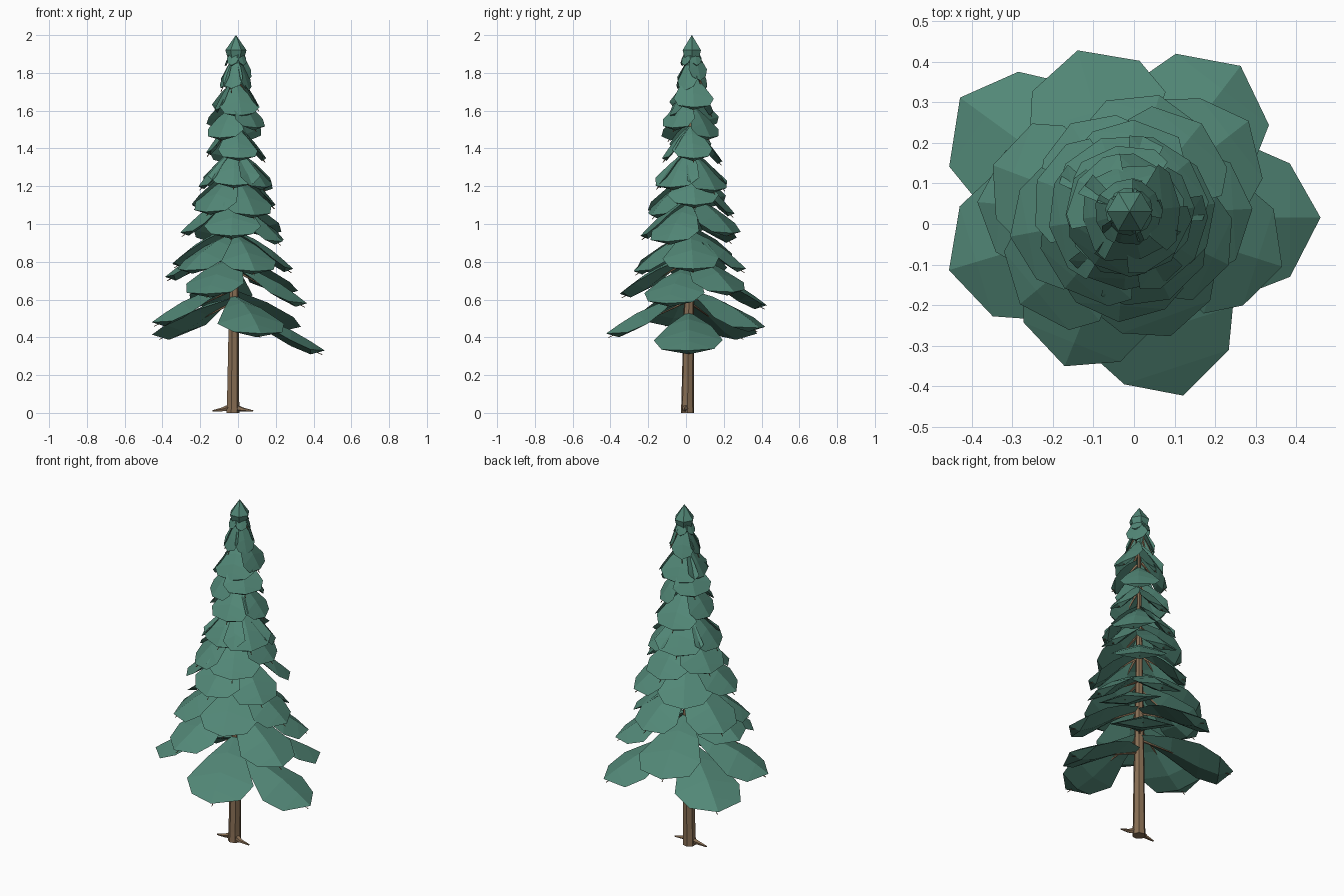
import bpy, bmesh, math, random
from mathutils import Vector

if "Cube" in bpy.data.objects:
    bpy.data.objects.remove(bpy.data.objects["Cube"])

random.seed(4)


def material(name, col):
    m = bpy.data.materials.new(name)
    m.diffuse_color = (*col, 1)
    m.use_nodes = True
    m.node_tree.nodes["Principled BSDF"].inputs["Base Color"].default_value = m.diffuse_color
    return m


GREEN = material("needles", (0.085, 0.245, 0.185))
BROWN = material("bark", (0.25, 0.16, 0.09))


def finish(name, bm, mat):
    bmesh.ops.recalc_face_normals(bm, faces=bm.faces)
    me = bpy.data.meshes.new(name)
    bm.to_mesh(me)
    bm.free()
    me.materials.append(mat)
    ob = bpy.data.objects.new(name, me)
    bpy.context.collection.objects.link(ob)
    return ob


def tube(bm, rings, sides):
    """Faceted tube through (centre, radius) rings, capped at both ends."""
    axis = (Vector(rings[-1][0]) - Vector(rings[0][0])).normalized()
    q = Vector((0, 0, 1)).rotation_difference(axis)
    loops = []
    for c, r in rings:
        loops.append([bm.verts.new(Vector(c) + q @ Vector((r * math.cos(k * math.tau / sides),
                      r * math.sin(k * math.tau / sides), 0))) for k in range(sides)])
    for a, b in zip(loops, loops[1:]):
        for k in range(sides):
            n = (k + 1) % sides
            bm.faces.new((a[k], a[n], b[n], b[k]))
    bm.faces.new(loops[0][::-1])
    bm.faces.new(loops[-1])


def axis_at(z):
    """Slightly leaning trunk axis."""
    t = z / 2
    return Vector((-0.028 + 0.018 * t, 0.008 + 0.024 * t, z))


def frond(bm, twigs, root, tip, half):
    """Leaf-shaped bough: ridged top, bellied underside, pointed end."""
    d = tip - root
    flat = Vector((d.x, d.y, 0)).normalized()
    side = Vector((-flat.y, flat.x, 0))
    L = d.length
    prof = [(0.0, 0.12), (0.32, 0.62), (0.62, 1.0), (0.84, 0.76)]
    top, low, left, right = [], [], [], []
    for u, w in prof:
        c = root + d * u + Vector((0, 0, 0.07 * L * math.sin(math.pi * u)))
        w *= half
        top.append(bm.verts.new(c))
        low.append(bm.verts.new(c - Vector((0, 0, 0.015 + 0.4 * w))))
        for lst, s in ((left, 1), (right, -1)):
            ww = w * random.uniform(0.92, 1.08)
            lst.append(bm.verts.new(c + side * s * ww - Vector((0, 0, 0.3 * ww))))
    end = bm.verts.new(tip)
    for mid in (top, low):
        for edge in (left, right):
            for i in range(3):
                bm.faces.new((mid[i], mid[i + 1], edge[i + 1], edge[i]))
            bm.faces.new((mid[3], end, edge[3]))
    bm.faces.new((top[0], left[0], low[0], right[0]))
    # thin woody twig buried in the bough, showing only at its end
    if twigs:
        drop = Vector((0, 0, 0.03))
        tube(twigs, [(root - drop, 0.007), (root + d * 0.97 - drop * 0.9, 0.002)], 4)


# Trunk
bm = bmesh.new()
tube(bm, [(axis_at(z), r) for z, r in
          ((0, 0.036), (0.06, 0.034), (0.45, 0.029), (1.0, 0.02), (1.5, 0.012), (1.88, 0.006))], 7)
finish("trunk", bm, BROWN)

# Root flares
bm = bmesh.new()
for x, y in ((-0.135, 0.0), (0.08, -0.012)):
    tube(bm, [((-0.028, 0.008, 0.032), 0.022), ((-0.028 + (x + 0.028) * 0.5, y, 0.018), 0.011),
              ((x, y, 0.01), 0.004)], 5)
finish("roots", bm, BROWN)

# Bough tiers: two lowest are (angle, reach, tip height)
tiers = [
    [(2, 0.46, 0.33), (56, 0.47, 0.45), (144, 0.53, 0.41), (194, 0.47, 0.48), (286, 0.44, 0.42)],
    [(-16, 0.38, 0.58), (42, 0.38, 0.64), (108, 0.45, 0.57), (172, 0.39, 0.72), (244, 0.39, 0.63)],
]
rest = [(0.77, 0.335, 5), (0.93, 0.28, 5), (1.07, 0.235, 5), (1.21, 0.195, 5),
        (1.36, 0.16, 4), (1.49, 0.14, 4), (1.61, 0.12, 4), (1.74, 0.085, 5)]
for i, (z, r, n) in enumerate(rest):
    tiers.append([(8 + 180 / n * (i % 2) + 360 / n * k + random.uniform(-8, 8),
                   r * random.uniform(0.92, 1.08), z + random.uniform(-0.035, 0.035))
                  for k in range(n)])

twigs = bmesh.new()
for i, tier in enumerate(tiers):
    bm = bmesh.new()
    for ang, reach, z in tier:
        a = math.radians(ang)
        rise = 0.2 if i < 6 else 0.17
        root = axis_at(z + rise) + Vector((math.cos(a), math.sin(a), 0)) * 0.012
        base = axis_at(z) if i > 1 else Vector((0, 0, z))
        tip = base + Vector((math.cos(a), math.sin(a), 0)) * reach
        tip.z = z
        half = 0.1 if i < 6 else 0.085 if i < 9 else 0.045
        frond(bm, twigs, root, tip, half + 0.17 * reach)
    finish(f"bough_tier_{i + 1}", bm, GREEN)
finish("twigs", twigs, BROWN)

# Crown: steep small sprays under a faceted bud
bm = bmesh.new()
for k in range(5):
    a = k * math.tau / 5 + 0.5
    out = Vector((math.cos(a), math.sin(a), 0))
    frond(bm, None, axis_at(1.95) + out * 0.008, axis_at(1.84) + out * 0.06, 0.035)
finish("crown_sprays", bm, GREEN)
bm = bmesh.new()
c = axis_at(1.9)
tube(bm, [(c + Vector((0, 0, z)), r) for z, r in ((-0.13, 0.012), (0.02, 0.056), (0.1, 0.0005))], 6)
finish("crown_tip", bm, GREEN)
